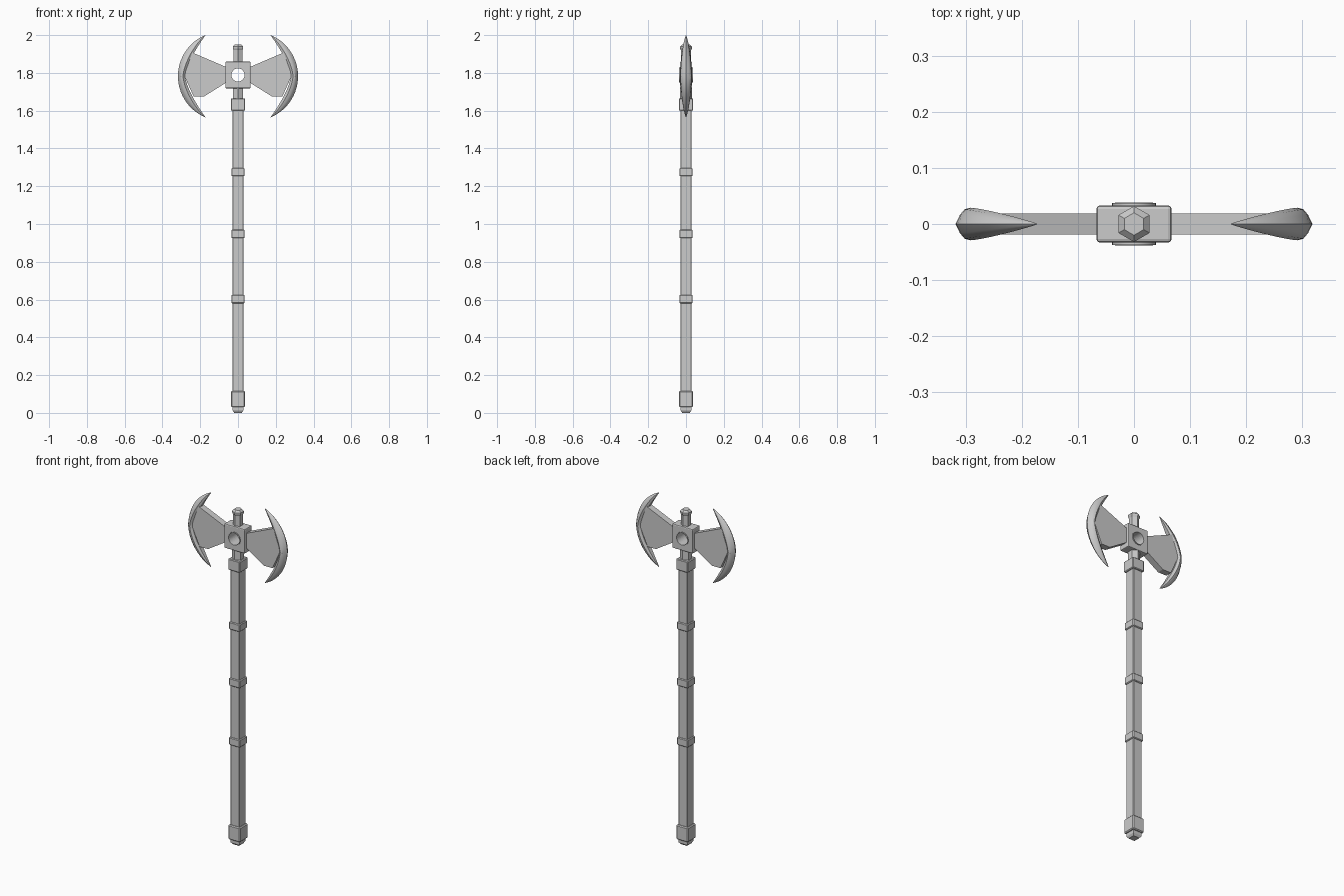
import bpy, bmesh
from math import pi, sin, cos, sqrt

if "Cube" in bpy.data.objects:
    bpy.data.objects.remove(bpy.data.objects["Cube"])

HEAD_Z = 1.789


def finish(name, bm, smooth=False):
    bmesh.ops.recalc_face_normals(bm, faces=bm.faces)
    me = bpy.data.meshes.new(name)
    bm.to_mesh(me)
    bm.free()
    ob = bpy.data.objects.new(name, me)
    bpy.context.collection.objects.link(ob)
    if smooth:
        bpy.context.view_layer.objects.active = ob
        ob.select_set(True)
        bpy.ops.object.shade_smooth_by_angle(angle=0.6)
        ob.select_set(False)
    return ob


def bevel(ob, width, segments=1):
    mod = ob.modifiers.new("bevel", 'BEVEL')
    mod.width, mod.segments = width, segments


def loft(name, rings, smooth=False, closed=False):
    """Bridge a list of equal-length point rings, capping the ends unless closed."""
    bm = bmesh.new()
    rows = [[bm.verts.new(p) for p in ring] for ring in rings]
    n = len(rows[0])
    pairs = list(zip(rows, rows[1:])) + ([(rows[-1], rows[0])] if closed else [])
    for a, b in pairs:
        for i in range(n):
            j = (i + 1) % n
            bm.faces.new((a[i], a[j], b[j], b[i]))
    if not closed:
        bm.faces.new(rows[0])
        bm.faces.new(rows[-1])
    bmesh.ops.remove_doubles(bm, verts=bm.verts, dist=1e-5)
    return finish(name, bm, smooth)


def prism(name, sides, turn, profile):
    """Stack of regular polygons along z from (radius, z) pairs."""
    return loft(name, [[(r * cos(turn + 2 * pi * i / sides), r * sin(turn + 2 * pi * i / sides), z)
                        for i in range(sides)] for r, z in profile])


def square(name, profile):
    return prism(name, 4, pi / 4, [(h * sqrt(2), z) for h, z in profile])


# square shaft with its bands and end cap
bevel(square("shaft", [(0.029, 0.03), (0.029, 1.66)]), 0.003)
for i, (h, z0, z1) in enumerate([(0.035, 0.58, 0.625), (0.035, 0.925, 0.97),
                                 (0.035, 1.253, 1.297), (0.038, 1.60, 1.665)]):
    bevel(square(f"shaft_band_{i + 1}", [(h, z0), (h, z1)]), 0.004)
bevel(square("end_cap", [(0.038, 0.03), (0.038, 0.115)]), 0.005)
square("end_tip", [(0.02, 0.0), (0.028, 0.012), (0.028, 0.04)])

# hexagonal neck, top stem and knob
prism("neck", 6, pi / 2, [(0.032, 1.64), (0.032, 1.73)])
prism("top_stem", 6, pi / 2, [(0.027, 1.85), (0.027, 1.93)])
prism("top_knob", 6, pi / 2, [(0.027, 1.92), (0.032, 1.93), (0.032, 1.939), (0.02, 1.95)])

# head block with a round hole through it
block = square("head_block", [(1, 1.718), (1, 1.86)])
for v in block.data.vertices:
    v.co.x *= 0.067
    v.co.y *= 0.033
bevel(block, 0.006, 2)


def circle(r, y, n=32):
    return [(r * cos(2 * pi * i / n), y, HEAD_Z + r * sin(2 * pi * i / n)) for i in range(n)]


cutter = loft("hole_cutter", [circle(0.035, -0.1), circle(0.035, 0.1)])
cut = block.modifiers.new("hole", 'BOOLEAN')
cut.operation, cut.object, cut.solver = 'DIFFERENCE', cutter, 'EXACT'
cutter.hide_render = True
cutter.hide_set(True)

# raised rim lining the hole
loft("hole_rim", [circle(0.039, -0.0375), circle(0.039, 0.0375),
                  circle(0.035, 0.0375), circle(0.035, -0.0375)], smooth=True, closed=True)

# blades: a flat web and a tapered crescent edge on each side
WEB = [(0.06, 1.83), (0.242, 1.908), (0.285, 1.787), (0.235, 1.675), (0.18, 1.675), (0.06, 1.75)]
SECTION = [(0, 0), (0.2, 0.55), (0.42, 0.9), (0.7, 1), (1, 0.6)]  # outer edge to inner edge
STEPS = 32
for side, sx in (("left", -1), ("right", 1)):
    loft(f"{side}_blade_web", [[(sx * x, y, z) for x, z in WEB] for y in (-0.019, 0.019)])
    rings = []
    for k in range(STEPS + 1):
        s = sin(pi * (k / STEPS - 0.5))
        dz = 0.2175 * s
        outer = 0.082 + sqrt(0.236 ** 2 - dz ** 2)
        inner = min(0.28 - 0.108 * abs(s) ** 1.45, outer)
        t = 0.029 * max(1 - s * s, 0) ** 0.8
        half = [(outer + (inner - outer) * u, t * w) for u, w in SECTION]
        ring = half + [(x, -y) for x, y in half[:0:-1]]
        rings.append([(sx * x, y, 1.7825 + dz) for x, y in ring])
    loft(f"{side}_blade_edge", rings, smooth=True)
